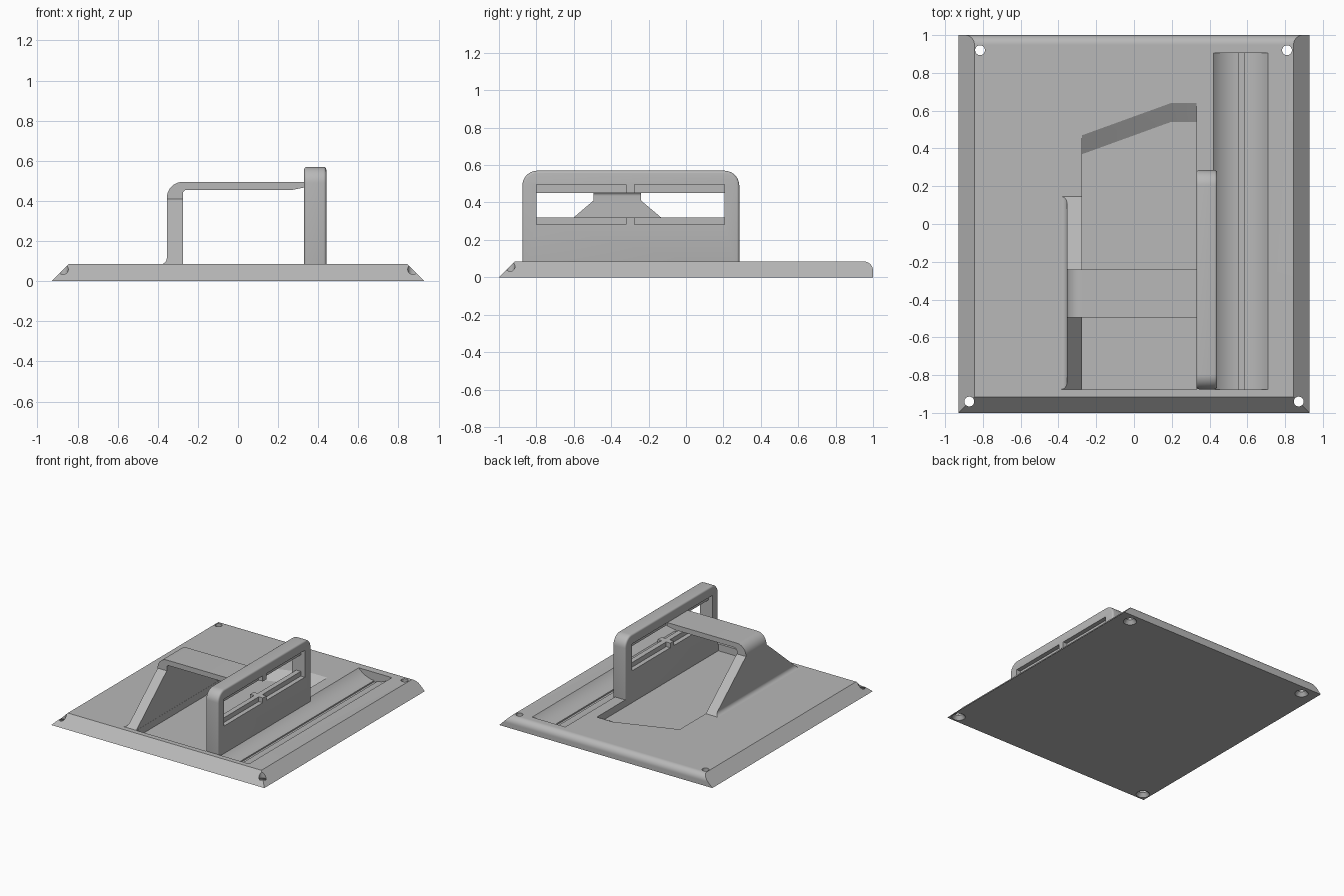
import bpy
import bmesh
from math import sin, cos, radians

if "Cube" in bpy.data.objects:
    bpy.data.objects.remove(bpy.data.objects["Cube"], do_unlink=True)

# One plain grey for everything
grey = bpy.data.materials.new("plain_grey")
grey.use_nodes = True
colour = (0.48, 0.48, 0.48, 1)
grey.diffuse_color = colour
grey.node_tree.nodes["Principled BSDF"].inputs["Base Color"].default_value = colour


def loft(name, lower, upper):
    """Closed solid between two matching rings of 3D points."""
    bm = bmesh.new()
    a = [bm.verts.new(p) for p in lower]
    b = [bm.verts.new(p) for p in upper]
    bm.faces.new(a)
    bm.faces.new(b)
    for i in range(len(a)):
        j = (i + 1) % len(a)
        bm.faces.new((a[i], a[j], b[j], b[i]))
    bmesh.ops.recalc_face_normals(bm, faces=bm.faces)
    mesh = bpy.data.meshes.new(name)
    bm.to_mesh(mesh)
    bm.free()
    mesh.materials.append(grey)
    ob = bpy.data.objects.new(name, mesh)
    bpy.context.collection.objects.link(ob)
    return ob


def prism(name, points, axis, lo, hi):
    """Extrude a flat profile along the named axis."""
    place = {"x": lambda p, h: (h, p[0], p[1]),
             "y": lambda p, h: (p[0], h, p[1]),
             "z": lambda p, h: (p[0], p[1], h)}[axis]
    return loft(name, [place(p, lo) for p in points], [place(p, hi) for p in points])


def box(name, x, y, z):
    return prism(name, [(x[0], y[0]), (x[1], y[0]), (x[1], y[1]), (x[0], y[1])], "z", *z)


def arc(cx, cy, r, start, end, steps=10):
    angles = [radians(start + (end - start) * i / steps) for i in range(steps + 1)]
    return [(cx + r * cos(t), cy + r * sin(t)) for t in angles]


def circle(cx, cy, r, steps=32):
    return arc(cx, cy, r, 0, 360, steps)[:-1]


def apply(ob, mod):
    with bpy.context.temp_override(object=ob, active_object=ob, selected_objects=[ob]):
        bpy.ops.object.modifier_apply(modifier=mod.name)


def combine(ob, tool, operation="DIFFERENCE"):
    mod = ob.modifiers.new("cut", "BOOLEAN")
    mod.operation = operation
    mod.solver = "EXACT"
    mod.object = tool
    tool.hide_render = True
    bpy.context.view_layer.update()
    apply(ob, mod)
    bpy.data.objects.remove(tool, do_unlink=True)


def finish(ob):
    bpy.ops.object.select_all(action="DESELECT")
    ob.select_set(True)
    bpy.context.view_layer.objects.active = ob
    bpy.ops.object.shade_smooth_by_angle(angle=radians(25))


T = 0.085  # base plate thickness

# Base plate: chamfered front and sides, rounded back edge
base = prism("base_plate", [(-1, 0), (-1 + T, T)] + arc(0.95, T - 0.05, 0.05, 90, 0)
             + [(1, 0)], "x", -0.93, 0.93)
sides = prism("side_chamfers", [(-0.93, 0), (0.93, 0), (0.93 - T, T), (0.75, 0.181),
                                (-0.75, 0.181), (T - 0.93, T)], "y", -1.1, 1.1)
combine(base, sides, "INTERSECT")

# Pocket with a sloping back wall
floor = [(-0.274, -0.875), (0.331, -0.875), (0.331, 0.54), (0.195, 0.54), (-0.274, 0.37)]
combine(base, loft("pocket", [(x, y, 0.03) for x, y in floor],
                   [(x, y + (0.2 if y > 0 else 0), 0.14) for x, y in floor]))

# Long round trough with a narrow slit along its bottom
combine(base, prism("trough", circle(0.565, 0.214, 0.194, 64), "y", -0.875, 0.905))
combine(base, box("slit", (0.555, 0.582), (-0.875, 0.905), (0.01, 0.1)))

# Screw holes, countersunk from below
for x, y in [(-0.815, 0.92), (0.81, 0.92), (-0.872, -0.94), (0.872, -0.94)]:
    combine(base, prism("hole", circle(x, y, 0.026), "z", -0.05, 0.2))
    combine(base, loft("countersink", [(*p, -0.01) for p in circle(x, y, 0.057)],
                       [(*p, 0.03) for p in circle(x, y, 0.025)]))
finish(base)

# Upright slab with rounded top corners and softened rims
slab = prism("upright_slab", [(-0.875, 0.025), (0.285, 0.025)]
             + arc(0.205, 0.49, 0.08, 0, 90) + arc(-0.795, 0.49, 0.08, 90, 180),
             "x", 0.33, 0.44)
soft = slab.modifiers.new("soft", "BEVEL")
soft.width = 0.014
soft.segments = 4
soft.limit_method = "ANGLE"
soft.angle_limit = radians(40)
apply(slab, soft)

# Window through the slab, with stepped rims split by small tabs
combine(slab, box("window", (0.3, 0.5), (-0.8, 0.205), (0.32, 0.45)))
for x in [(0.3, 0.365), (0.405, 0.5)]:
    for y in [(-0.8, -0.32), (-0.275, 0.205)]:
        combine(slab, box("rim", x, y, (0.283, 0.495)))
finish(slab)

# Arched bridge: bent profile, trimmed to a tapering leg
bridge = prism("bridge_and_leg", [(-0.275, 0.06)] + arc(-0.255, 0.435, 0.02, 180, 90)
               + [(0.27, 0.455), (0.335, 0.468), (0.335, 0.495)]
               + arc(-0.275, 0.415, 0.08, 90, 180) + arc(-0.385, 0.115, 0.03, 0, -90)
               + [(-0.385, 0.06)], "y", -1, 0.3)
taper = prism("taper", [(-0.875, 0.05), (0.145, 0.05), (0.145, T), (-0.24, 0.41), (-0.24, 0.6),
                        (-0.495, 0.6), (-0.495, 0.41), (-0.875, T)], "x", -0.6, 0.6)
combine(bridge, taper, "INTERSECT")
finish(bridge)
